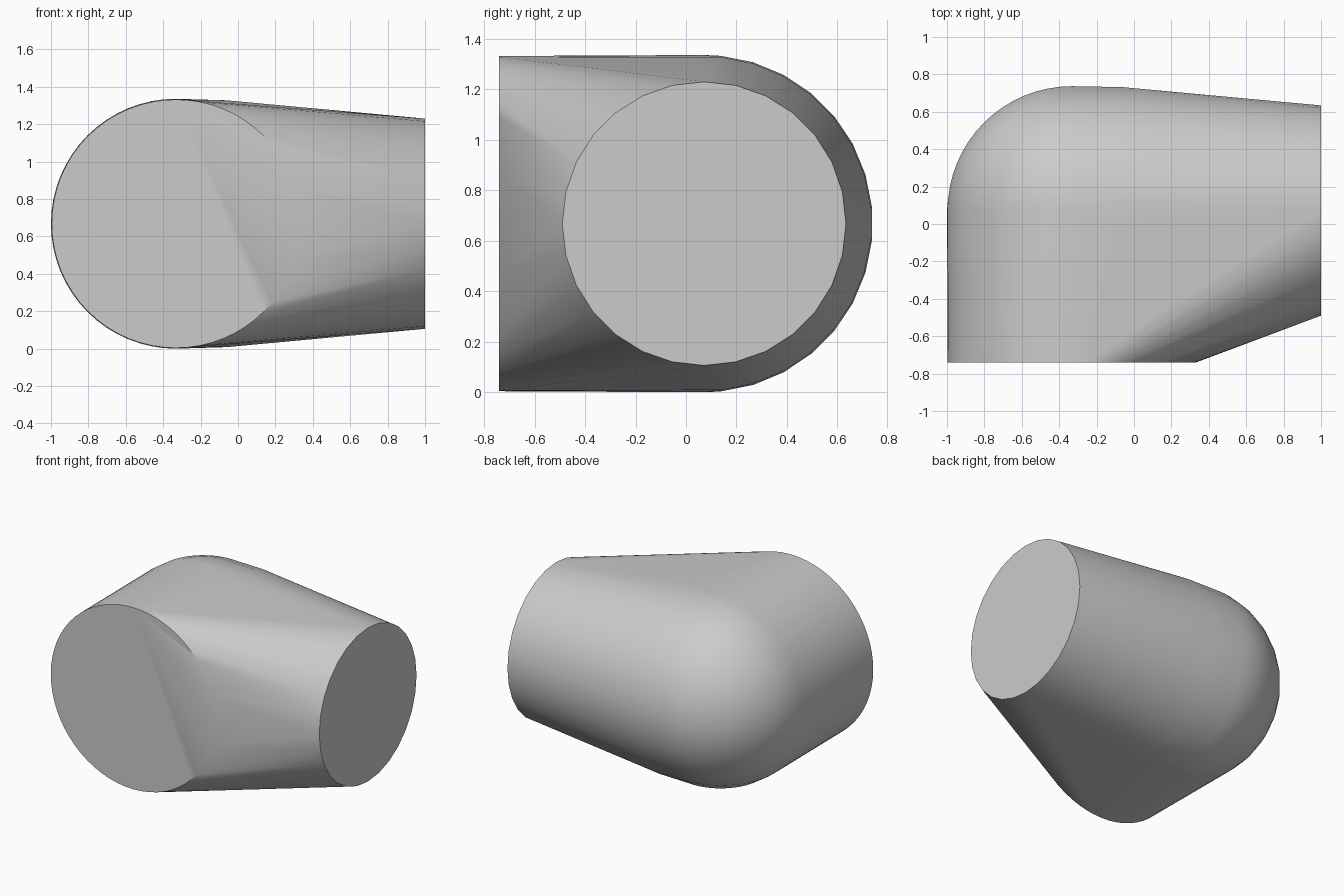
import bpy
import bmesh
from math import cos, sin, pi, radians
from mathutils import Matrix, Vector

cube = bpy.data.objects.get("Cube")
if cube:
    bpy.data.objects.remove(cube, do_unlink=True)

grey = bpy.data.materials.new("light_grey")
grey.use_nodes = True
colour = (0.6, 0.6, 0.6, 1)
grey.diffuse_color = colour
grey.node_tree.nodes["Principled BSDF"].inputs["Base Color"].default_value = colour

CORNER = Vector((-0.332, 0.072, 0.668))
BEND_RADIUS = 0.668


def add_ring(bm, centre, radius, sides, turn, offset=0.0):
    """Upright ring; turn 0 faces the front, -90 degrees faces the side."""
    spin = Matrix.Rotation(turn, 3, 'Z')
    for i in range(sides):
        a = 2 * pi * (i + offset) / sides
        bm.verts.new(centre + spin @ Vector((radius * cos(a), 0, radius * sin(a))))


bm = bmesh.new()
# Wide front end and narrower side end
add_ring(bm, CORNER + Vector((0, -0.812, 0)), 0.664, 64, 0)
add_ring(bm, CORNER + Vector((1.332, 0, 0)), 0.562, 28, radians(-90))
# Rounded corner swept between the two directions
add_ring(bm, CORNER, BEND_RADIUS, 64, 0)
steps = 16
for i in range(1, steps + 1):
    add_ring(bm, CORNER, BEND_RADIUS, 32, radians(-90) * i / steps, 0.5)
# Collar where the taper begins
add_ring(bm, CORNER + Vector((0.27, 0, 0)), 0.663, 32, radians(-90), 0.5)

# Wrap one taut skin around all the rings
bmesh.ops.remove_doubles(bm, verts=bm.verts, dist=0.0005)
hull = bmesh.ops.convex_hull(bm, input=bm.verts)
spare = {g for g in hull["geom_interior"] + hull["geom_unused"]
         if isinstance(g, bmesh.types.BMVert)}
bmesh.ops.delete(bm, geom=list(spare), context='VERTS')
bmesh.ops.recalc_face_normals(bm, faces=bm.faces)

mesh = bpy.data.meshes.new("elbow_body")
bm.to_mesh(mesh)
bm.free()
mesh.materials.append(grey)
body = bpy.data.objects.new("elbow_body", mesh)
bpy.context.collection.objects.link(body)

bpy.ops.object.select_all(action='DESELECT')
body.select_set(True)
bpy.context.view_layer.objects.active = body
bpy.ops.object.shade_smooth_by_angle(angle=radians(30))
